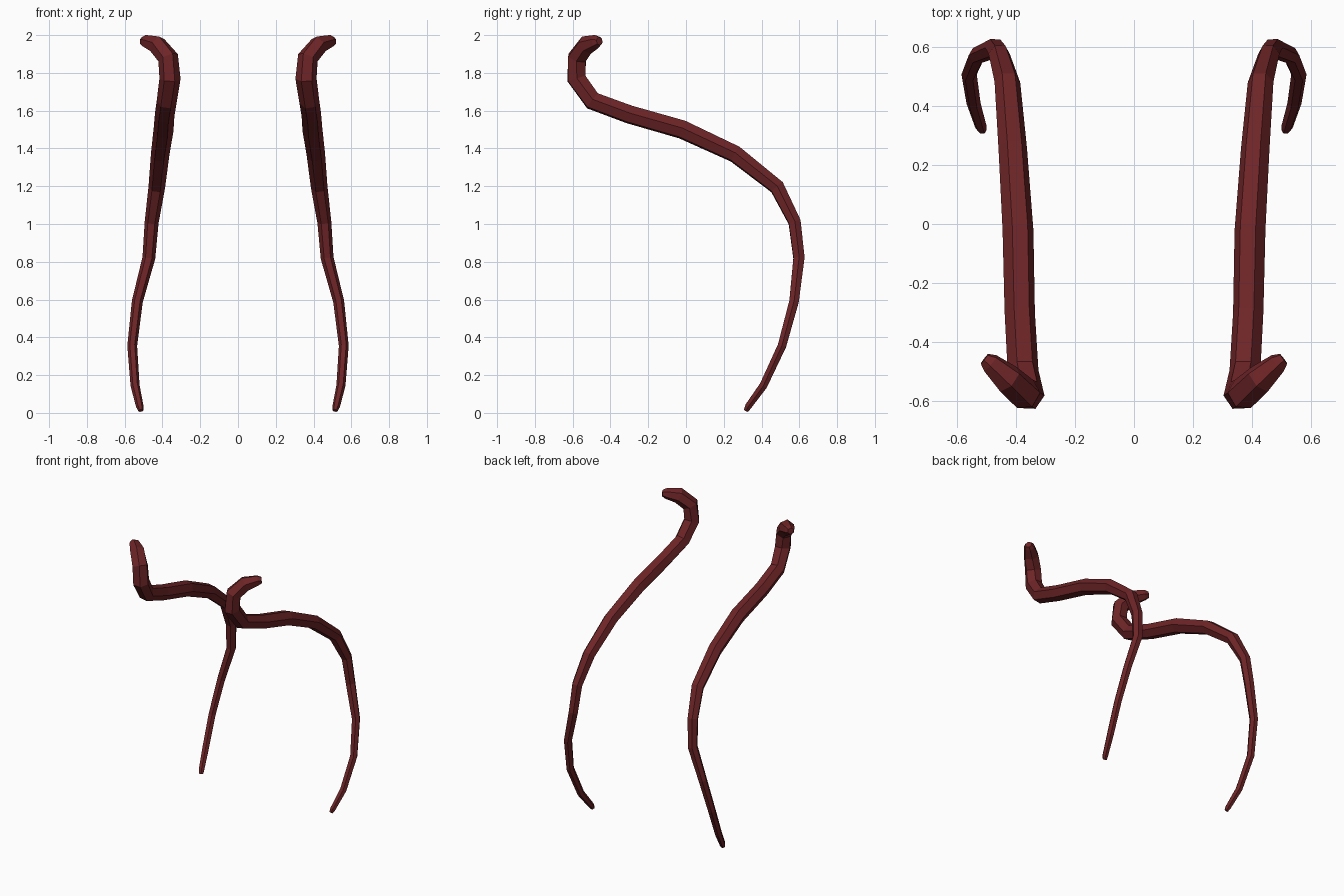
import bpy, bmesh, math
from mathutils import Vector

cube = bpy.data.objects.get("Cube")
if cube:
    bpy.data.objects.remove(cube)

SIDES = 6

red = bpy.data.materials.new("dark red")
red.use_nodes = True
red.diffuse_color = (0.155, 0.018, 0.02, 1)
red.node_tree.nodes["Principled BSDF"].inputs["Base Color"].default_value = red.diffuse_color

# Centre line from the pointed lower end to the hooked top: x, y, z, radius
PATH = [
    (.514, .318, .012, .014),
    (.520, .330, .035, .020),
    (.545, .410, .145, .024),
    (.560, .508, .355, .026),
    (.533, .572, .590, .029),
    (.472, .598, .820, .034),
    (.457, .575, 1.010, .037),
    (.430, .482, 1.195, .044),
    (.412, .260, 1.370, .049),
    (.394, -.020, 1.500, .053),
    (.388, -.300, 1.580, .052),
    (.377, -.495, 1.652, .053),
    (.360, -.580, 1.770, .056),
    (.370, -.577, 1.880, .055),
    (.427, -.527, 1.947, .052),
    (.488, -.473, 1.966, .036),
    (.508, -.458, 1.968, .022),
]


def build_horn(name, side):
    """Loft a faceted tapering tube along the path, mirrored by side."""
    points = [Vector((side * x, y, z)) for x, y, z, r in PATH]
    bm = bmesh.new()
    rings = []
    normal = Vector((1, 0, 0))
    for i, p in enumerate(points):
        before = points[max(i - 1, 0)]
        after = points[min(i + 1, len(points) - 1)]
        # Bisect the bend so the tube keeps its width
        tangent = Vector()
        for step in (p - before, after - p):
            if step.length > 0:
                tangent += step.normalized()
        tangent.normalize()
        normal = (normal - tangent * normal.dot(tangent)).normalized()
        across = tangent.cross(normal)
        ring = []
        for k in range(SIDES):
            a = math.tau * k / SIDES
            offset = normal * math.cos(a) + across * math.sin(a)
            ring.append(bm.verts.new(p + offset * PATH[i][3]))
        rings.append(ring)
    for low, high in zip(rings, rings[1:]):
        for k in range(SIDES):
            n = (k + 1) % SIDES
            bm.faces.new((low[k], low[n], high[n], high[k]))
    bm.faces.new(rings[0])
    bm.faces.new(rings[-1])
    bmesh.ops.recalc_face_normals(bm, faces=bm.faces)
    mesh = bpy.data.meshes.new(name)
    bm.to_mesh(mesh)
    bm.free()
    mesh.materials.append(red)
    bpy.context.collection.objects.link(bpy.data.objects.new(name, mesh))


build_horn("left_horn", 1)
build_horn("right_horn", -1)
